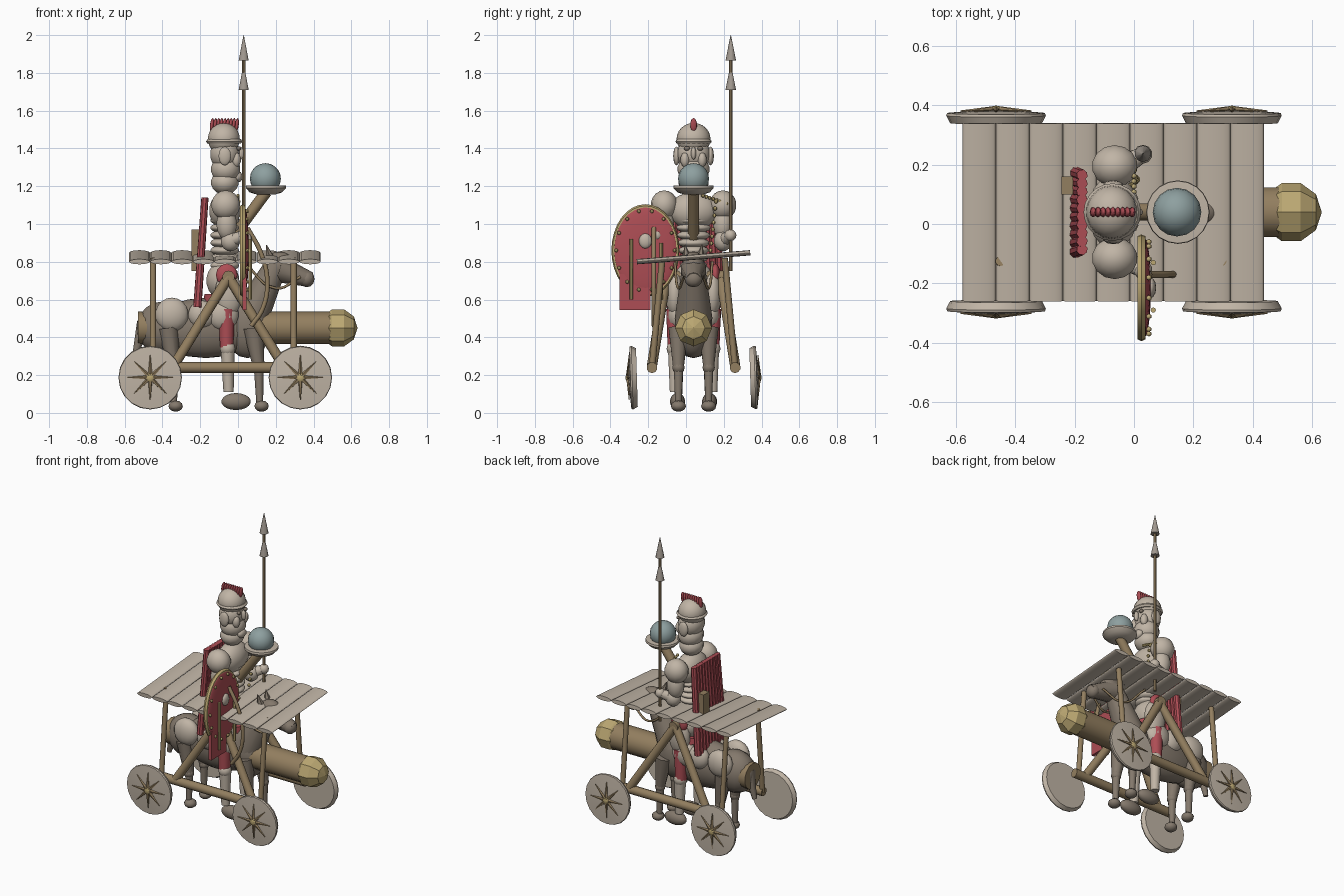
import bpy, math
from mathutils import Vector

cube = bpy.data.objects.get("Cube")
if cube:
    bpy.data.objects.remove(cube)

MID = 0.04  # lengthwise axis shared by cart, ram, horse and rider


def colour(name, rgb):
    m = bpy.data.materials.new(name)
    m.use_nodes = True
    m.diffuse_color = (*rgb, 1)
    m.node_tree.nodes["Principled BSDF"].inputs["Base Color"].default_value = (*rgb, 1)
    return m


STONE = colour("pale stone", (0.53, 0.46, 0.38))
WOOD = colour("brown wood", (0.29, 0.21, 0.115))
GOLD = colour("dull gold", (0.50, 0.39, 0.17))
RED = colour("crimson", (0.42, 0.075, 0.09))
BLUE = colour("blue grey", (0.27, 0.35, 0.35))
HIDE = colour("grey brown hide", (0.23, 0.19, 0.15))
IRON = colour("iron", (0.36, 0.32, 0.28))


def finish(name, mat, smooth=True):
    o = bpy.context.object
    o.name = name
    o.data.materials.append(mat)
    if smooth:
        bpy.ops.object.shade_smooth_by_angle(angle=math.radians(40))
    return o


def ball(name, loc, size, mat, seg=14, rot=(0, 0, 0), smooth=True):
    """Ellipsoid; size is one radius or three."""
    bpy.ops.mesh.primitive_uv_sphere_add(segments=seg, ring_count=max(5, seg * 2 // 3), location=loc, rotation=rot)
    o = bpy.context.object
    o.scale = (size, size, size) if isinstance(size, (int, float)) else size
    return finish(name, mat, smooth)


def rod(name, a, b, r1, mat, r2=None, sides=10):
    """Cylinder or cone from a to b."""
    a, b = Vector(a), Vector(b)
    d = b - a
    bpy.ops.mesh.primitive_cone_add(vertices=sides, radius1=r1, radius2=r1 if r2 is None else r2,
                                    depth=d.length, location=(a + b) / 2,
                                    rotation=d.to_track_quat("Z", "Y").to_euler())
    return finish(name, mat)


def box(name, loc, size, mat):
    bpy.ops.mesh.primitive_cube_add(size=1, location=loc)
    bpy.context.object.scale = size
    return finish(name, mat, False)


def lathe(name, profile, loc, mat, rot=(0, 0, 0), sides=20):
    """Spin (radius, height) points round the local z axis."""
    verts = [(r * math.cos(2 * math.pi * i / sides), r * math.sin(2 * math.pi * i / sides), h)
             for r, h in profile for i in range(sides)]
    faces = [(k * sides + i, k * sides + (i + 1) % sides, (k + 1) * sides + (i + 1) % sides, (k + 1) * sides + i)
             for k in range(len(profile) - 1) for i in range(sides)]
    faces += [tuple(reversed(range(sides))), tuple(range(len(verts) - sides, len(verts)))]
    me = bpy.data.meshes.new(name)
    me.from_pydata(verts, [], faces)
    o = bpy.data.objects.new(name, me)
    bpy.context.collection.objects.link(o)
    o.location, o.rotation_euler = loc, rot
    bpy.ops.object.select_all(action="DESELECT")
    o.select_set(True)
    bpy.context.view_layer.objects.active = o
    return finish(name, mat)


def tube(name, points, r, mat):
    c = bpy.data.curves.new(name, "CURVE")
    c.dimensions = "3D"
    c.bevel_depth, c.bevel_resolution, c.resolution_u = r, 2, 6
    s = c.splines.new("BEZIER")
    s.bezier_points.add(len(points) - 1)
    for p, co in zip(s.bezier_points, points):
        p.co = co
        p.handle_left_type = p.handle_right_type = "AUTO"
    c.materials.append(mat)
    o = bpy.data.objects.new(name, c)
    bpy.context.collection.objects.link(o)


# Plank roof, sloping down to the front
for i in range(9):
    x = -0.522 + i * 0.113
    plank = rod("roof_plank", (x, -0.26, 0.8), (x, 0.34, 0.848), 0.056, STONE, sides=12)
    plank.rotation_euler = (math.radians(-85.5), 0, 0)
    plank.scale = (1, 0.25, 1)

# Wheels with spiked hubs
for side in (-1, 1):
    for x in (-0.465, 0.33):
        y = MID + side * 0.3
        lathe("wheel", [(0.155, 0), (0.168, 0.025), (0.165, 0.034), (0.08, 0.041), (0.02, 0.043)],
              (x, y, 0.187), STONE, (-side * math.radians(90) + 0.03, 0, 0))
        hub_y = y + side * 0.046
        ball("wheel_hub", (x, hub_y, 0.187), (0.026, 0.014, 0.026), GOLD, 8)
        for k in range(8):
            t = k * math.pi / 4
            rod("wheel_spike", (x, hub_y, 0.187),
                (x + 0.12 * math.cos(t), hub_y - side * 0.005, 0.187 + 0.12 * math.sin(t)), 0.013, WOOD, 0.002, 5)

# Cart frame: side beams, leaning trestles and roof posts
for side in (-1, 1):
    low, high = MID + side * 0.22, MID + side * 0.145
    rod("side_beam", (-0.46, low, 0.24), (0.33, low, 0.24), 0.029, WOOD)
    for x in (-0.34, 0.24):
        rod("trestle_leg", (x, low, 0.25), (-0.05, high, 0.72), 0.027, WOOD)
    for x in (-0.45, 0.295):
        rod("roof_post", (x, low, 0.24), (x, high + side * 0.02, 0.82), 0.017, WOOD)
rod("trestle_crossbar", (-0.05, MID - 0.17, 0.72), (-0.05, MID + 0.17, 0.72), 0.033, WOOD)

# Battering ram
rod("ram_log", (-0.53, MID, 0.45), (0.5, MID, 0.45), 0.086, WOOD, sides=14)
ball("ram_head", (0.53, MID, 0.45), 0.103, GOLD, 8, (0, math.radians(90), 0), False)

# Catapult arm, bowl and shot
rod("catapult_arm", (-0.05, MID, 0.9), (0.15, MID, 1.17), 0.03, WOOD)
lathe("catapult_bowl", [(0.045, 0), (0.085, 0.012), (0.107, 0.035), (0.105, 0.048), (0.075, 0.05)],
      (0.148, MID, 1.155), STONE)
ball("catapult_shot", (0.145, MID, 1.24), 0.082, BLUE, 16)

# Horse
ball("horse_body", (-0.17, MID, 0.45), (0.29, 0.115, 0.16), HIDE)
ball("horse_rump", (-0.4, MID, 0.45), (0.14, 0.11, 0.14), HIDE)
ball("horse_chest", (0.05, MID, 0.46), (0.13, 0.1, 0.17), HIDE)
rod("horse_neck", (0.06, MID, 0.5), (0.2, MID, 0.78), 0.1, HIDE, 0.06, 12)
ball("horse_crown", (0.22, MID, 0.78), (0.08, 0.06, 0.075), HIDE)
rod("horse_muzzle", (0.22, MID, 0.76), (0.385, MID, 0.705), 0.07, HIDE, 0.04)
ball("horse_nose", (0.365, MID, 0.71), (0.042, 0.048, 0.045), HIDE, 10)
rod("horse_tail", (-0.5, MID, 0.48), (-0.545, MID, 0.3), 0.035, HIDE, 0.015)
for side in (-1, 1):
    rod("horse_ear", (0.17, MID + side * 0.035, 0.82), (0.15, MID + side * 0.045, 0.89), 0.025, HIDE, 0.002, 6)
    for x, foot in ((-0.37, -0.33), (0.08, 0.125)):
        y = MID + side * 0.08
        rod("horse_upper_leg", (x, y, 0.45), (x + 0.03, y, 0.24), 0.055, HIDE, 0.03)
        ball("horse_knee", (x + 0.03, y, 0.24), 0.033, HIDE, 10)
        rod("horse_lower_leg", (x + 0.03, y, 0.24), (foot - 0.01, y, 0.05), 0.026, HIDE, 0.018)
        ball("horse_hoof", (foot, y, 0.036), (0.04, 0.04, 0.03), HIDE, 10)
    # Rounded flank armour
    for x, r in ((-0.35, 0.09), (-0.19, 0.075), (-0.08, 0.085)):
        ball("flank_armour", (x, MID + side * 0.09, 0.52), (r, 0.055, r), STONE)
    tube("rein", [(0.33, MID + side * 0.05, 0.72), (0.2, MID + side * 0.08, 0.66), (0.03, MID + side * 0.1, 0.8)],
         0.007, WOOD)

# Rider: torso built of stacked bands
ball("rider_hips", (-0.08, MID, 0.7), (0.09, 0.11, 0.1), STONE)
for i in range(9):
    ball("torso_band", (-0.07, MID, 0.78 + i * 0.04), (0.078, 0.072 + i * 0.004, 0.03), STONE)
ball("rider_chest", (-0.07, MID, 1.07), (0.085, 0.13, 0.1), STONE)
rod("waist_sash", (-0.08, MID, 0.59), (-0.08, MID, 0.63), 0.105, RED, 0.1, 14)
for side in (-1, 1):
    y = MID + side * 0.155
    ball("shoulder", (-0.065, y, 1.1), (0.078, 0.072, 0.078), STONE)
    ball("upper_arm", (-0.06, y, 1.0), (0.055, 0.052, 0.085), STONE)
    ball("elbow", (-0.04, y, 0.91), (0.052, 0.048, 0.055), STONE)
    hand = (0.03, MID + side * 0.195, 0.94)
    rod("forearm", (-0.04, y, 0.91), hand, 0.04, STONE, 0.026)
    ball("hand", hand, 0.032, STONE, 10)
    # Legs
    leg = MID + side * 0.1
    ball("thigh", (-0.05, leg, 0.63), (0.075, 0.05, 0.12), STONE)
    ball("red_kilt_flap", (-0.06, MID + side * 0.115, 0.73), (0.06, 0.028, 0.06), RED, 10)
    rod("leg_wrap", (-0.06, leg, 0.55), (-0.06, leg, 0.34), 0.045, RED, 0.037)
    ball("rider_knee", (-0.055, leg, 0.34), 0.043, STONE, 10)
    rod("rider_shin", (-0.055, leg, 0.34), (-0.05, leg, 0.11), 0.037, STONE, 0.027)
    ball("rider_foot", (-0.01, MID + side * 0.085, 0.06), (0.08, 0.04, 0.045), HIDE)
for i in range(8):
    ball("chest_stud", (0.012 - abs(i - 5) * 0.004, MID + 0.09 + 0.004 * i, 0.86 + i * 0.037), 0.011, GOLD, 6)
    ball("shoulder_stud", (0.0, MID + 0.05 + i * 0.018, 1.15 - i * 0.006), 0.01, GOLD, 6)

# Head, helmet and crest
ball("neck_guard", (-0.07, MID, 1.22), (0.075, 0.08, 0.065), STONE)
ball("jaw", (-0.065, MID, 1.29), (0.08, 0.085, 0.075), STONE)
ball("face", (-0.07, MID, 1.37), (0.08, 0.09, 0.085), STONE)
ball("helmet_dome", (-0.075, MID, 1.45), (0.086, 0.09, 0.085), STONE, 18)
lathe("helmet_brim", [(0.088, 0), (0.097, 0.012), (0.088, 0.024)], (-0.073, MID, 1.425), STONE)
ball("nose", (0.014, MID, 1.375), (0.018, 0.014, 0.035), STONE, 8)
ball("chin", (0.0, MID, 1.25), (0.025, 0.04, 0.03), STONE, 8)
for side in (-1, 1):
    ball("eye", (0.004, MID + side * 0.035, 1.4), (0.012, 0.016, 0.012), HIDE, 8)
    ball("cheek", (-0.01, MID + side * 0.045, 1.34), (0.026, 0.025, 0.04), STONE, 8)
    ball("ear_guard", (-0.07, MID + side * 0.09, 1.36), (0.035, 0.018, 0.05), STONE, 10)
for i in range(9):
    ball("crest_tuft", (-0.138 + i * 0.0165, MID, 1.525), (0.0105, 0.018, 0.037), RED, 8, (0, 0.12, 0))

# Pleated cape
for i in range(10):
    y = -0.1 + i * 0.031
    rod("cape_fold", (-0.175, MID + (y - MID) * 0.9, 1.14), (-0.215, y, 0.56), 0.019, RED, 0.022, 8)
box("quiver", (-0.225, 0.13, 0.86), (0.04, 0.06, 0.22), WOOD)

# Shield facing forward along the ram
SHIELD = (0.025, -0.215, 0.86)
QUARTER = math.radians(90)
bpy.ops.mesh.primitive_torus_add(major_radius=0.167, minor_radius=0.013, major_segments=32, minor_segments=6,
                                 location=SHIELD, rotation=(0, QUARTER, 0))
bpy.context.object.scale = (1.36, 1, 1.2)
finish("shield_rim", GOLD)
ball("shield_face", (0.035, SHIELD[1], SHIELD[2]), (0.022, 0.168, 0.23), RED, 24)
box("shield_tail", (0.035, -0.27, 0.64), (0.022, 0.165, 0.19), RED)
ball("shield_boss", (0.055, SHIELD[1], 0.91), (0.02, 0.035, 0.04), STONE, 12)
for k in range(14):
    t = k * math.pi / 7
    ball("shield_stud", (0.05, SHIELD[1] + 0.155 * math.cos(t), SHIELD[2] + 0.213 * math.sin(t)), 0.01, GOLD, 6)
for y, top in ((-0.29, 0.92), (-0.13, 0.9)):
    rod("shield_bar", (0.065, y, 0.6), (0.065, y, top), 0.009, GOLD, sides=8)

# Bow hanging beside the shield
tube("bow", [(0.05, -0.17, 0.98), (0.12, -0.17, 0.85), (0.155, -0.17, 0.7), (0.13, -0.17, 0.55), (0.07, -0.17, 0.46)],
     0.012, WOOD)

# Spear
rod("spear_shaft", (0.03, 0.237, 0.75), (0.03, 0.237, 1.9), 0.01, WOOD, sides=8)
for z in (1.71, 1.865):
    rod("spear_point", (0.03, 0.237, z), (0.03, 0.237, z + 0.135), 0.028, IRON, 0.001, 10)
